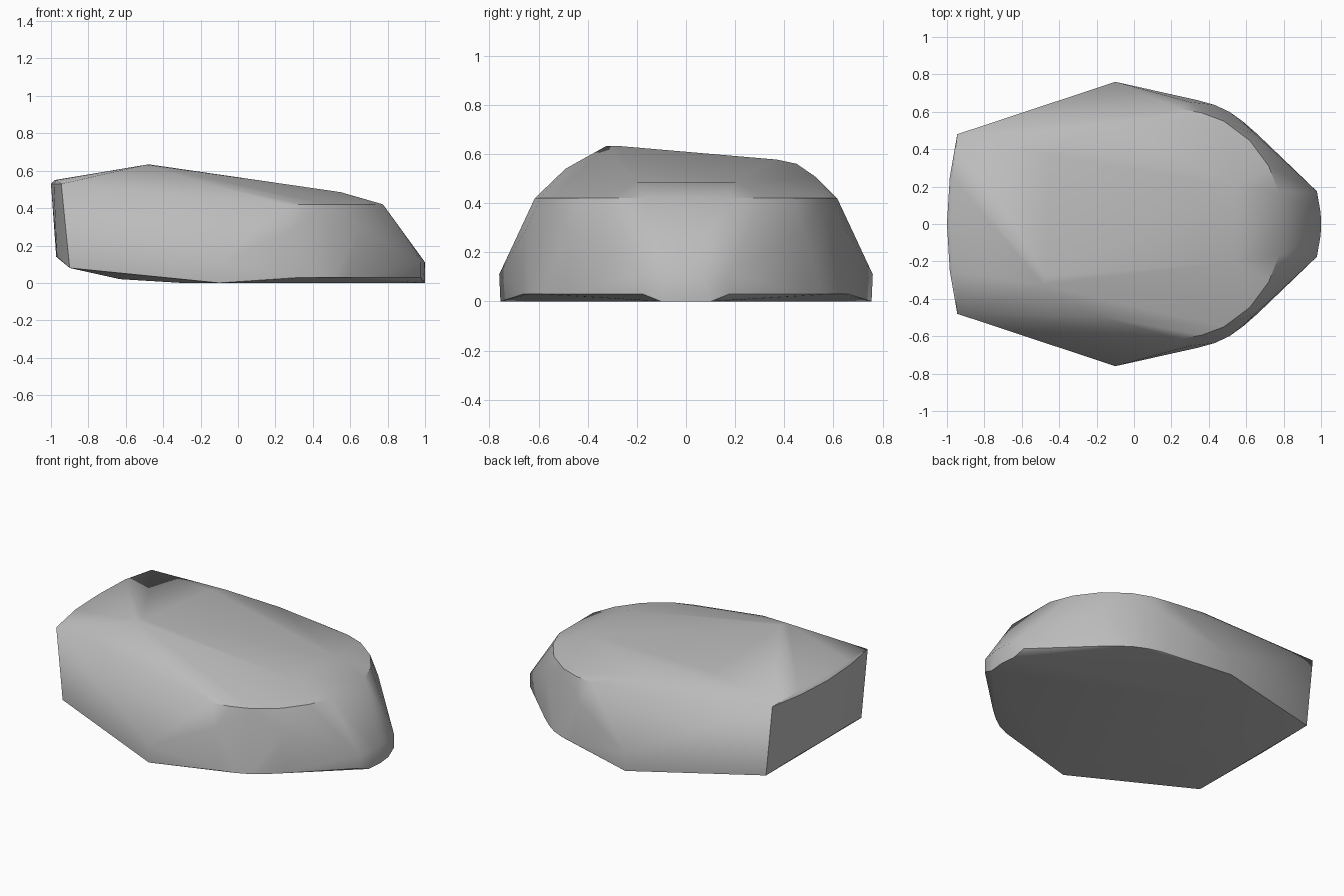
import bpy, bmesh, math

cube = bpy.data.objects.get("Cube")
if cube:
    bpy.data.objects.remove(cube, do_unlink=True)

grey = bpy.data.materials.new("stone grey")
grey.use_nodes = True
grey.diffuse_color = (0.5, 0.5, 0.5, 1)
grey.node_tree.nodes["Principled BSDF"].inputs["Base Color"].default_value = (0.5, 0.5, 0.5, 1)

# Control points shared by both sides: (x, y, z)
mirrored = [
    # widest point of the flanks
    (-0.10, 0.76, 0.11), (-0.10, 0.755, 0.0),
    # blunt rear end
    (-0.945, 0.48, 0.53), (-0.985, 0.25, 0.53), (-0.97, 0.25, 0.55),
    (-0.90, 0.48, 0.08), (-0.968, 0.25, 0.14),
    # underside
    (-0.63, 0.30, 0.02), (-0.30, 0.50, 0.0), (0.99, 0.10, 0.0),
    # nose
    (0.978, 0.175, 0.11), (0.978, 0.175, 0.03), (0.998, 0.06, 0.11),
    # flank facet corners
    (0.30, 0.652, 0.29), (0.655, 0.475, 0.29),
    # front slope of the top
    (0.55, 0.20, 0.485),
]
# Rounded shoulder: upper rim and lower edge
rim = [(0.24, 0.615), (0.36, 0.595), (0.48, 0.55), (0.62, 0.445), (0.72, 0.31), (0.775, 0.17)]
foot = [(0.34, 0.662), (0.43, 0.637), (0.51, 0.6), (0.58, 0.55), (0.66, 0.48)]
mirrored += [(x, y, 0.42) for x, y in rim]
mirrored += [(x, y, 0.03) for x, y in foot]

# Uneven crown: high on the front side, lower and broader on the back
crown = [
    (-1.0, 0.0, 0.53), (-0.98, 0.0, 0.55), (-0.972, 0.0, 0.14), (1.0, 0.0, 0.11), (1.0, 0.0, 0.0),
    (-0.49, -0.325, 0.632), (-0.47, -0.28, 0.633), (-0.20, -0.49, 0.54),
    (-0.45, 0.37, 0.577), (-0.40, 0.45, 0.56), (-0.08, 0.53, 0.505),
]

points = crown + [(x, side * y, z) for x, y, z in mirrored for side in (-1, 1)]

# Wrap the points in one faceted shell
bm = bmesh.new()
for p in points:
    bm.verts.new(p)
hull = bmesh.ops.convex_hull(bm, input=bm.verts[:])
spare = [v for v in bm.verts if not v.link_faces]
bmesh.ops.delete(bm, geom=spare, context='VERTS')
bmesh.ops.dissolve_limit(bm, angle_limit=math.radians(0.5), verts=bm.verts[:], edges=bm.edges[:])
bmesh.ops.recalc_face_normals(bm, faces=bm.faces[:])

mesh = bpy.data.meshes.new("boulder")
bm.to_mesh(mesh)
bm.free()
mesh.materials.append(grey)
boulder = bpy.data.objects.new("boulder", mesh)
bpy.context.collection.objects.link(boulder)

# Soft facets, crisp rim and corners
bpy.context.view_layer.objects.active = boulder
boulder.select_set(True)
bpy.ops.object.shade_smooth_by_angle(angle=math.radians(38))
